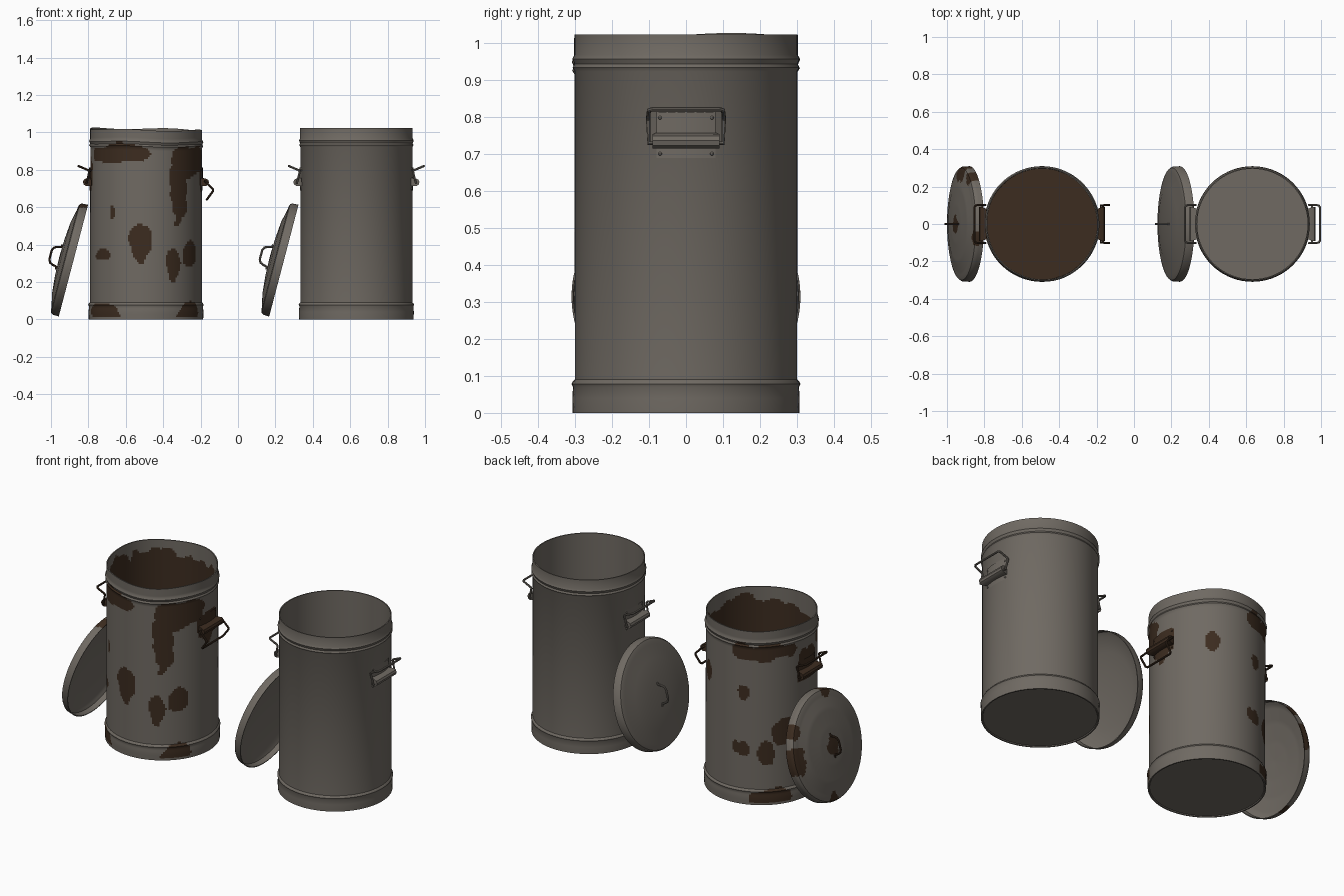
import bpy, bmesh, math
from mathutils import Vector, Matrix, noise

cube = bpy.data.objects.get("Cube")
if cube:
    bpy.data.objects.remove(cube, do_unlink=True)


def material(name, color):
    m = bpy.data.materials.new(name)
    m.use_nodes = True
    m.diffuse_color = (*color, 1)
    bsdf = m.node_tree.nodes["Principled BSDF"]
    bsdf.inputs["Base Color"].default_value = (*color, 1)
    bsdf.inputs["Roughness"].default_value = 0.6
    return m


STEEL = material("grey steel", (0.16, 0.143, 0.123))
RUST = material("brown rust", (0.045, 0.025, 0.014))


def smooth(ob):
    bpy.ops.object.select_all(action='DESELECT')
    ob.select_set(True)
    bpy.context.view_layer.objects.active = ob
    bpy.ops.object.shade_smooth_by_angle(angle=math.radians(35))


def finish(bm, name, mats, matrix):
    bmesh.ops.recalc_face_normals(bm, faces=bm.faces)
    mesh = bpy.data.meshes.new(name)
    bm.to_mesh(mesh)
    bm.free()
    ob = bpy.data.objects.new(name, mesh)
    bpy.context.collection.objects.link(ob)
    for m in mats:
        mesh.materials.append(m)
    ob.matrix_world = matrix
    smooth(ob)
    return ob


def lathe(name, profile, matrix, inner_start, segs=72, step=None, rule=None, warp=None):
    """Spin (radius, height) points; rule(point, inner) marks rusty faces."""
    rows, inner = [Vector(profile[0])], []
    for k, (a, b) in enumerate(zip(profile, profile[1:])):
        a, b = Vector(a), Vector(b)
        n = max(1, round((b - a).length / step)) if step else 1
        for i in range(1, n + 1):
            rows.append(a.lerp(b, i / n))
            inner.append(k >= inner_start)
    bm = bmesh.new()
    rings = []
    for r, z in rows:
        count = 1 if r < 1e-6 else segs
        ring = []
        for j in range(count):
            t = math.tau * j / segs
            ring.append(bm.verts.new((r * math.sin(t), -r * math.cos(t), z)))
        rings.append(ring)
    for a, b, ins in zip(rings, rings[1:], inner):
        for j in range(segs):
            k = (j + 1) % segs
            if len(a) == 1:
                f = bm.faces.new((a[0], b[k], b[j]))
            elif len(b) == 1:
                f = bm.faces.new((a[j], a[k], b[0]))
            else:
                f = bm.faces.new((a[j], a[k], b[k], b[j]))
            if rule:
                f.material_index = int(rule(f.calc_center_median(), ins))
    if warp:
        for v in bm.verts:
            v.co = warp(v.co)
    return finish(bm, name, (STEEL, RUST), matrix)


def wire(name, points, radius, mat, matrix, cyclic=False):
    cu = bpy.data.curves.new(name, 'CURVE')
    cu.dimensions = '3D'
    cu.bevel_depth, cu.bevel_resolution = radius, 2
    cu.use_fill_caps = True
    sp = cu.splines.new('POLY')
    sp.points.add(len(points) - 1)
    for p, co in zip(sp.points, points):
        p.co = (*co, 1)
    sp.use_cyclic_u = cyclic
    cu.materials.append(mat)
    ob = bpy.data.objects.new(name, cu)
    bpy.context.collection.objects.link(ob)
    ob.matrix_world = matrix
    bpy.ops.object.select_all(action='DESELECT')
    ob.select_set(True)
    bpy.context.view_layer.objects.active = ob
    bpy.ops.object.convert(target='MESH')
    smooth(bpy.context.object)


# Rust patches on the can: angle from the front, height, half width, half height (degrees, percent)
PATCHES = [(-30, 89, 38, 5), (56, 86, 30, 9), (37, 63, 10, 13), (28, 78, 5, 5),
           (-6, 41, 11, 11), (-37, 57, 4, 6), (-50, 34, 15, 4), (29, 30, 8, 8),
           (52, 35, 10, 7), (-48, 3, 20, 6), (47, 3, 16, 6), (92, 76, 20, 10),
           (-140, 89, 30, 6), (-164, 65, 5, 4), (-123, 42, 12, 9), (-164, 33, 7, 4),
           (-140, 30, 8, 8), (-136, 3, 20, 6), (-90, 79, 16, 10), (146, 72, 7, 6),
           (-172, 33, 4, 3), (-165, 90, 12, 5)]


def can_rust(p, inner):
    n = noise.noise(p * 8) + 0.5 * noise.noise(p * 19)
    if inner:
        return p.z < 0.94 + 0.1 * n
    if p.z < 0.008 or p.z > 0.97:
        return False
    angle = math.degrees(math.atan2(p.x, -p.y))
    for a, z, w, h in PATCHES:
        da = (angle - a + 180) % 360 - 180
        if math.hypot(da / w, (p.z * 100 - z) / h) + 0.5 * n < 1:
            return True
    return False


def lid_rust(p, inner):
    spots = [(0, 0, 0.05), (0, 0.3, 0.08), (0.17, 0.26, 0.04), (0.28, -0.07, 0.04),
             (-0.29, 0.05, 0.04)]
    n = noise.noise(p * 14)
    return not inner and any(
        math.hypot(p.x - x, p.y - y) < r * (1 + 0.6 * n) for x, y, r in spots)


def can_warp(p):
    t = math.atan2(p.x, -p.y)
    s = 1 + 0.008 * p.z * math.sin(2 * t + 0.6) + 0.004 * p.z * math.sin(5 * t)
    top = max(0, p.z - 0.7) / 0.32
    dip = 0.012 * top * (1 - math.cos(t + 2.3)) / 2 + 0.004 * top * math.sin(4 * t)
    return Vector((p.x * s, p.y * s, p.z - dip))


CAN = [(0, 0.005), (0.296, 0.005), (0.299, 0), (0.306, 0), (0.307, 0.04), (0.305, 0.07),
       (0.309, 0.078), (0.305, 0.086), (0.3, 0.09), (0.3, 0.922), (0.306, 0.932),
       (0.301, 0.942), (0.307, 0.956), (0.301, 0.967), (0.301, 1.022),
       (0.295, 1.022), (0.295, 0.025), (0, 0.025)]
LID = [(0, 0.078), (0.1, 0.075), (0.2, 0.066), (0.27, 0.05), (0.285, 0.049), (0.3, 0.044),
       (0.307, 0.034), (0.309, 0), (0.304, 0), (0.302, 0.03), (0.28, 0.043),
       (0.2, 0.06), (0.1, 0.069), (0, 0.072)]
# Bracket section: (outward, height), wrapping a straight hinge roll
BRACKET = [(0.302, 0.688), (0.302, 0.714), (0.322, 0.714), (0.334, 0.722), (0.337, 0.735),
           (0.332, 0.747), (0.32, 0.753), (0.304, 0.756), (0.304, 0.812)]
HINGE = Vector((0.318, 0, 0.735))


def bracket(name, mat, matrix):
    bm = bmesh.new()
    rows = []
    for i in range(13):
        u = i / 6 - 1
        row = []
        for x, z in BRACKET:
            y = u * (0.09 if x > 0.31 else 0.08)
            if x < 0.31:
                x += math.sqrt(0.09 - y * y) - 0.3
            row.append(bm.verts.new((x, y, z)))
        rows.append(row)
    for a, b in zip(rows, rows[1:]):
        for k in range(len(a) - 1):
            bm.faces.new((a[k], b[k], b[k + 1], a[k + 1]))
    # Closed ends of the roll
    for row in (rows[0], rows[-1]):
        bm.faces.new(row[1:8])
    # Corner rivets
    for y in (-0.07, 0.07):
        for z in (0.7, 0.797):
            at = Matrix.Translation((math.sqrt(0.09 - y * y) + 0.003, y, z))
            bmesh.ops.create_uvsphere(bm, u_segments=8, v_segments=6, radius=0.005, matrix=at)
    finish(bm, name, (mat,), matrix)


def bail(name, mat, matrix, swing):
    """Bent wire loop turning on the hinge roll."""
    side = [(0.318, 0.1, 0.728), (0.303, 0.102, 0.79), (0.309, 0.102, 0.798),
            (0.354, 0.1, 0.817), (0.361, 0.09, 0.82)]
    loop = side + [(x, -y, z) for x, y, z in reversed(side)]
    turn = Matrix.Rotation(math.radians(swing), 3, 'Y')
    wire(name, [HINGE + turn @ (Vector(p) - HINGE) for p in loop], 0.006, mat, matrix, True)


def bin_set(label, x, rusty):
    trim = RUST if rusty else STEEL
    base = Matrix.Translation((x, 0, 0))
    fine = dict(segs=192, step=0.012) if rusty else {}
    lathe(label + "_can", CAN, base, 15, rule=can_rust if rusty else None,
          warp=can_warp if rusty else None, **fine)
    # Side handles
    for side, angle in (("left", 0), ("right", 180)):
        m = base @ Matrix.Rotation(math.radians(angle), 4, 'Z')
        bracket(f"{label}_{side}_handle_bracket", trim, m)
        bail(f"{label}_{side}_handle_wire", trim, m, 149 if rusty and side == "left" else 0)
    # Lid leaning on the can
    m = base @ Matrix.Translation((-0.388, 0, 0.314)) @ Matrix.Rotation(math.radians(-75.3), 4, 'Y')
    lathe(label + "_lid", LID, m, 8, rule=lid_rust if rusty else None, **fine)
    half = [(0.068, 0, 0.077), (0.054, 0, 0.081), (0.05, 0, 0.1), (0.042, 0, 0.118), (0.025, 0, 0.126)]
    grip = half + [(-a, b, c) for a, b, c in reversed(half)]
    wire(label + "_lid_handle", grip, 0.006, trim, m)


bin_set("old_bin", -0.492, True)
bin_set("new_bin", 0.633, False)
